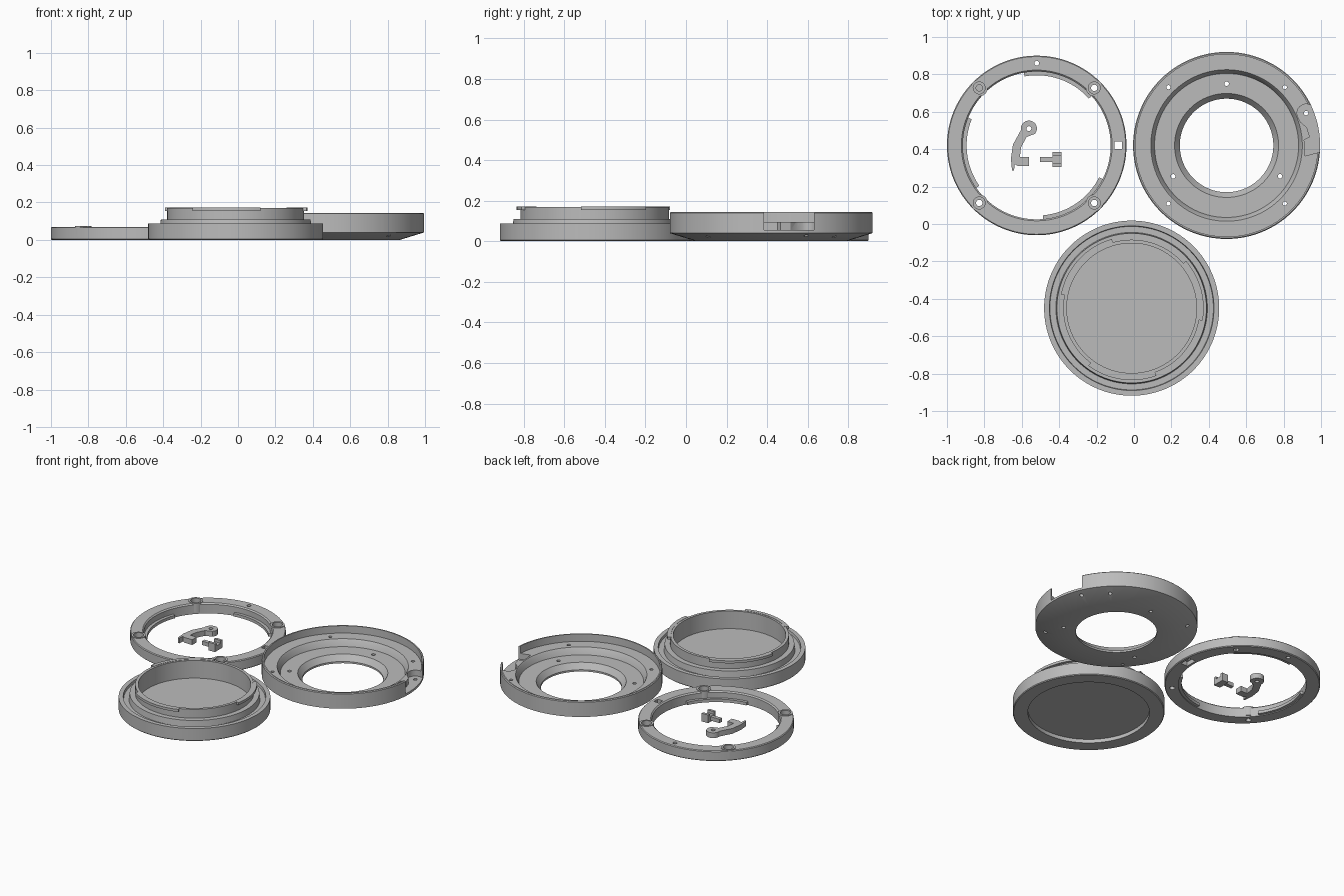
import bpy, bmesh, math
from mathutils import Vector

cube = bpy.data.objects.get("Cube")
if cube:
    bpy.data.objects.remove(cube, do_unlink=True)

grey = bpy.data.materials.new("matte grey")
grey.use_nodes = True
grey.diffuse_color = (0.5, 0.5, 0.5, 1)
grey.node_tree.nodes["Principled BSDF"].inputs["Base Color"].default_value = (0.5, 0.5, 0.5, 1)


def finish(name, bm, loc=(0, 0)):
    bmesh.ops.remove_doubles(bm, verts=bm.verts, dist=1e-5)
    bmesh.ops.recalc_face_normals(bm, faces=bm.faces)
    me = bpy.data.meshes.new(name)
    bm.to_mesh(me)
    bm.free()
    me.materials.append(grey)
    ob = bpy.data.objects.new(name, me)
    ob.location = (loc[0], loc[1], 0)
    bpy.context.collection.objects.link(ob)
    return ob


def lathe(name, profile, loc, n=128):
    """Revolve a closed (radius, height) profile around z."""
    bm = bmesh.new()
    rings = []
    for i in range(n):
        a = math.tau * i / n
        rings.append([bm.verts.new((r * math.cos(a), r * math.sin(a), z)) for r, z in profile])
    m = len(profile)
    for i in range(n):
        p, q = rings[i], rings[(i + 1) % n]
        for j in range(m):
            k = (j + 1) % m
            if profile[j][0] + profile[k][0] > 0:
                bm.faces.new((p[j], q[j], q[k], p[k]))
    return finish(name, bm, loc)


def prism(name, pts, z0, z1, loc=(0, 0)):
    bm = bmesh.new()
    f = bm.faces.new([bm.verts.new((x, y, z0)) for x, y in pts])
    ext = bmesh.ops.extrude_face_region(bm, geom=[f])["geom"]
    bmesh.ops.translate(bm, vec=(0, 0, z1 - z0),
                        verts=[v for v in ext if isinstance(v, bmesh.types.BMVert)])
    return finish(name, bm, loc)


def arc(r, a0, a1, n=16, c=(0, 0)):
    return [(c[0] + r * math.cos(math.radians(a0 + (a1 - a0) * i / n)),
             c[1] + r * math.sin(math.radians(a0 + (a1 - a0) * i / n))) for i in range(n + 1)]


def disc(r, z0, z1, c, n=24):
    return prism("cutter", arc(r, 0, 360 - 360 / n, n - 1), z0, z1, c)


def rect(x0, x1, y0, y1):
    return [(x0, y0), (x1, y0), (x1, y1), (x0, y1)]


def combine(ob, other, op="DIFFERENCE"):
    mod = ob.modifiers.new("combine", "BOOLEAN")
    mod.operation, mod.solver, mod.object = op, "EXACT", other
    bpy.context.view_layer.update()
    me = bpy.data.meshes.new_from_object(ob.evaluated_get(bpy.context.evaluated_depsgraph_get()))
    ob.modifiers.clear()
    ob.data = me
    bpy.data.objects.remove(other, do_unlink=True)


def polar(c, r, deg):
    return (c[0] + r * math.cos(math.radians(deg)), c[1] + r * math.sin(math.radians(deg)))


def tabs(name, c, r0, r1, spans, z0, z1):
    for i, (a, b) in enumerate(spans):
        prism(f"{name}_{i + 1}", arc(r1, a, b) + arc(r0, b, a), z0, z1, c)


# Locking ring with screw bosses
RING = (-0.52, 0.42)
ring = lathe("locking_ring", [(0.395, 0), (0.475, 0), (0.48, 0.005), (0.48, 0.065),
                              (0.475, 0.07), (0.403, 0.07), (0.395, 0.062)], RING)
for a in (45, 135, 225, 315):
    p = polar(RING, 0.435, a)
    combine(ring, disc(0.045, 0.01, 0.074, p, 32), "UNION")
    combine(ring, disc(0.032, 0.04, 0.1, p))
    combine(ring, disc(0.017, -0.05, 0.1, p))
combine(ring, disc(0.013, -0.05, 0.1, polar(RING, 0.44, 90)))
combine(ring, prism("cutter", rect(-0.105, -0.065, 0.4, 0.44), -0.05, 0.1))
combine(ring, prism("cutter", rect(-0.11, -0.06, 0.38, 0.46), -0.05, 0.03))
tabs("ring_bayonet_tab", RING, 0.375, 0.4, [(42, 100), (158, 215), (275, 333)], 0.005, 0.025)

# Main body dish with open centre
BODY = (0.495, 0.42)
body = lathe("body_dish", [(0.25, 0), (0.37, 0), (0.5, 0.04), (0.5, 0.14), (0.495, 0.145),
                           (0.487, 0.145), (0.487, 0.095), (0.405, 0.095), (0.398, 0.085),
                           (0.385, 0.05), (0.278, 0.05), (0.25, 0.012)], BODY)
for a in (90, 210, 330):
    combine(body, disc(0.012, -0.05, 0.2, polar(BODY, 0.33, a)))
for a in (45, 135, 225, 315):
    combine(body, disc(0.011, -0.05, 0.2, polar(BODY, 0.44, a)))

# Lever pocket opening through the rim
pivot = (0.92, 0.593)
pocket = arc(0.048, 30, 215, 14, pivot) + [(0.89, 0.545), (0.925, 0.515), (0.94, 0.465), (0.91, 0.45),
                                          (0.914, 0.364), (1.05, 0.4), (1.05, 0.617)]
combine(body, prism("cutter", pocket, 0.055, 0.3))
combine(body, disc(0.012, -0.05, 0.2, pivot))

# Cap with stepped collar and recessed base
CAP = (-0.0125, -0.45)
lathe("cap", [(0, 0.025), (0.375, 0.025), (0.375, 0), (0.463, 0), (0.468, 0.005), (0.468, 0.087),
              (0.44, 0.087), (0.437, 0.07), (0.405, 0.07), (0.4, 0.11), (0.366, 0.11),
              (0.366, 0.17), (0.347, 0.17), (0.347, 0.05), (0, 0.05)], CAP)
tabs("cap_bayonet_tab", CAP, 0.36, 0.385, [(-10, 41), (106, 169), (233, 290)], 0.155, 0.172)

# Release lever
LEVER = (-0.562, 0.51)
outline = arc(0.043, -40, 190, 18) + [(-0.085, -0.085), (-0.096, -0.16), (-0.09, -0.225),
                                      (-0.08, -0.225), (-0.075, -0.19), (-0.06, -0.2),
                                      (0, -0.2), (0, -0.152), (-0.048, -0.152),
                                      (-0.042, -0.1), (-0.012, -0.045)]
lever = prism("release_lever", outline, 0, 0.036, LEVER)
combine(lever, disc(0.013, -0.05, 0.1, LEVER))

# Locking plunger
prism("plunger_stem", rect(-0.503, -0.43, 0.332, 0.358), 0.008, 0.034)
prism("plunger_head", rect(-0.422, -0.388, 0.305, 0.385), 0, 0.036)
prism("plunger_neck", rect(-0.436, -0.42, 0.32, 0.37), 0, 0.036)
for i, y in enumerate((0.305, 0.367)):
    prism(f"plunger_lip_{i + 1}", rect(-0.436, -0.388, y, y + 0.018), 0, 0.055)

# Smooth round walls while keeping edges crisp
for ob in bpy.context.scene.objects:
    ob.select_set(ob.type == "MESH")
bpy.context.view_layer.objects.active = body
bpy.ops.object.shade_smooth_by_angle(angle=math.radians(25))
